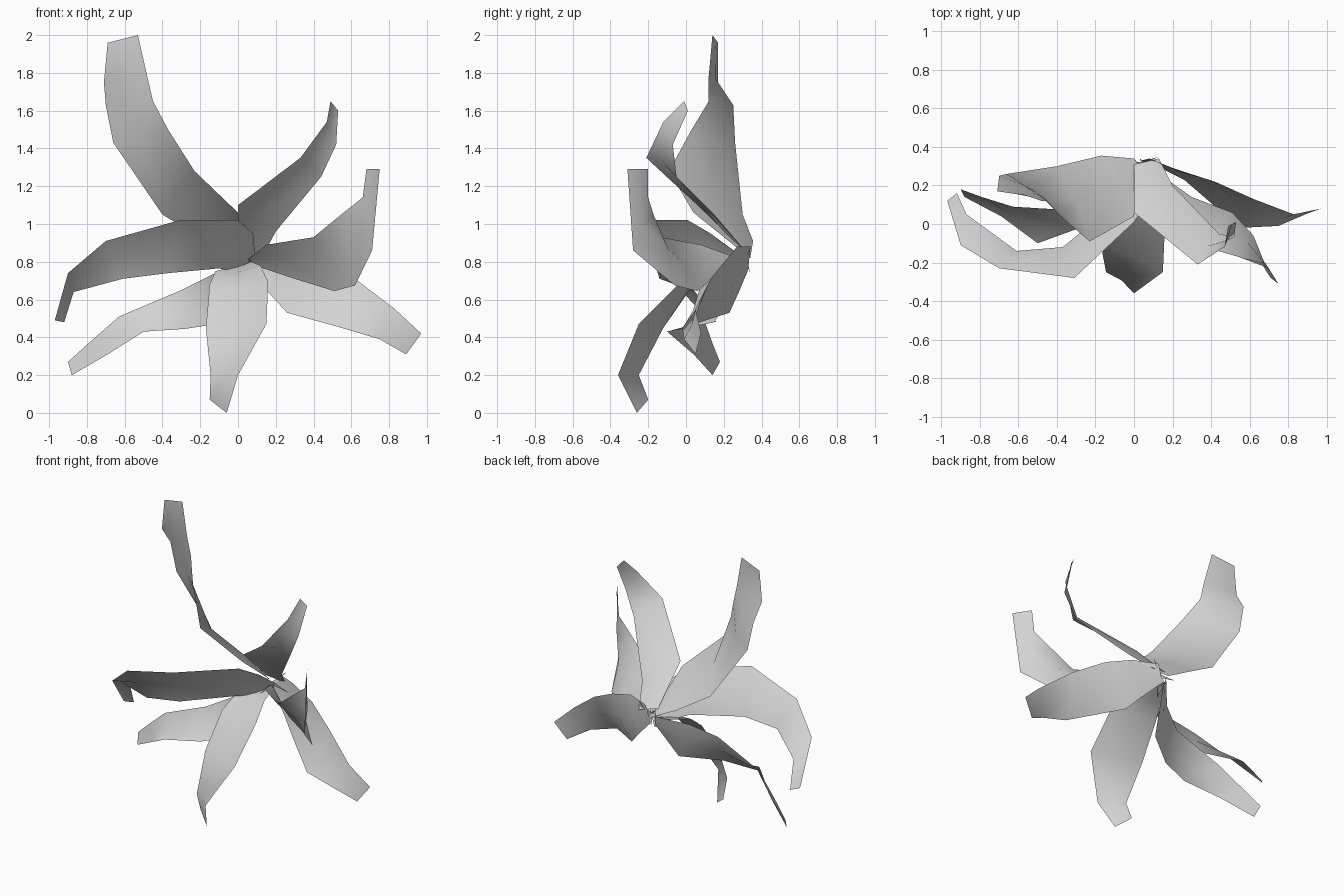
import bpy, bmesh, math
from mathutils import Vector

grey = bpy.data.materials.new("pale_grey")
grey.diffuse_color = (0.65, 0.65, 0.65, 1)


def finish(name, bm):
    mesh = bpy.data.meshes.new(name)
    bm.to_mesh(mesh)
    bm.free()
    for p in mesh.polygons:
        p.use_smooth = True
    mesh.materials.append(grey)
    obj = bpy.data.objects.new(name, mesh)
    bpy.context.collection.objects.link(obj)
    return obj


def leaf(name, left, right, keel=0.06):
    """Blade lofted between two rims, with a midrib sunk slightly backwards."""
    left = [Vector(p) for p in left]
    right = [Vector(p) for p in right]
    mids = [(a + b) / 2 for a, b in zip(left, right)]
    last = len(mids) - 1
    bm = bmesh.new()
    rows = []
    for i, (a, b) in enumerate(zip(left, right)):
        along = mids[min(i + 1, last)] - mids[max(i - 1, 0)]
        back = along.cross(b - a).normalized()
        depth = 0 if i in (0, last) else keel * (b - a).length
        rows.append([bm.verts.new(p) for p in (a, mids[i] + back * depth, b)])
    for r, s in zip(rows, rows[1:]):
        for j in range(2):
            bm.faces.new((r[j], r[j + 1], s[j + 1], s[j]))
    return finish(name, bm)


# Seven arching leaves, each from the crown to its tip
leaf("upper_left_leaf",
     [(0, .34, .82), (-.17, .355, .91), (-.40, .30, 1.05), (-.66, .26, 1.43),
      (-.70, .25, 1.63), (-.71, .17, 1.75), (-.69, .17, 1.96)],
     [(.03, .30, .85), (0, .04, 1.06), (-.23, -.09, 1.28), (-.37, .03, 1.50),
      (-.45, .12, 1.65), (-.48, .12, 1.78), (-.53, .14, 2.0)])

leaf("left_leaf",
     [(.02, .32, .73), (-.02, .22, .75), (-.10, .10, .765), (-.37, -.12, .74),
      (-.61, -.14, .71), (-.87, .05, .64), (-.92, .16, .48)],
     [(.09, .28, .84), (.08, .13, .95), (0, .01, 1.02), (-.31, -.28, 1.02),
      (-.70, -.23, .91), (-.90, -.11, .74), (-.97, .12, .49)])

leaf("upper_right_leaf",
     [(0, .31, .86), (0, .06, 1.10), (.33, -.21, 1.35), (.47, -.12, 1.54),
      (.49, -.01, 1.65)],
     [(.13, .34, .83), (.20, .20, .96), (.44, -.05, 1.25), (.52, -.07, 1.42),
      (.53, .01, 1.60)], 0.1)

leaf("right_leaf",
     [(.05, .30, .81), (.15, .08, .89), (.40, -.13, .93), (.54, -.17, 1.045),
      (.66, -.20, 1.14), (.68, -.20, 1.29)],
     [(.06, .31, .79), (.30, .14, .71), (.51, .06, .645), (.62, -.06, .675),
      (.71, -.28, .86), (.75, -.31, 1.29)])

leaf("bottom_leaf",
     [(.07, .30, .80), (.12, .12, .78), (.16, -.03, .69), (.15, -.25, .47),
      (0, -.36, .20), (-.06, -.26, 0)],
     [(0, .31, .78), (-.12, .12, .75), (-.15, .04, .68), (-.17, -.12, .45),
      (-.145, -.25, .20), (-.15, -.20, .07)], 0.08)

leaf("lower_right_leaf",
     [(.08, .34, .88), (.24, .27, .88), (.42, .22, .82), (.62, .13, .71),
      (.83, .05, .55), (.97, .08, .42)],
     [(.04, .33, .76), (.16, .28, .64), (.26, .23, .53), (.55, -.02, .45),
      (.75, -.01, .39), (.89, .05, .31)])

leaf("lower_left_leaf",
     [(.02, .31, .74), (-.05, .15, .48), (-.28, -.02, .445), (-.50, -.10, .43),
      (-.69, .04, .31), (-.88, .14, .20)],
     [(.01, .33, .81), (-.14, .16, .73), (-.30, .07, .65), (-.63, .09, .51),
      (-.79, .14, .37), (-.90, .18, .27)])


# Thin root slivers crossing at the crown
crown = Vector((.05, .32, .81))
tips = [(-.07, .32, .82), (.20, .28, .80), (.13, .35, .90), (.07, .14, .81),
        (.03, .34, .74)]
for n, tip in enumerate(tips):
    tip = Vector(tip)
    side = (tip - crown).cross(Vector((.3, 1, .2))).normalized() * .015
    bm = bmesh.new()
    bm.faces.new([bm.verts.new(p) for p in (crown - side, crown + side, tip)])
    finish(f"root_sliver_{n + 1}", bm)
